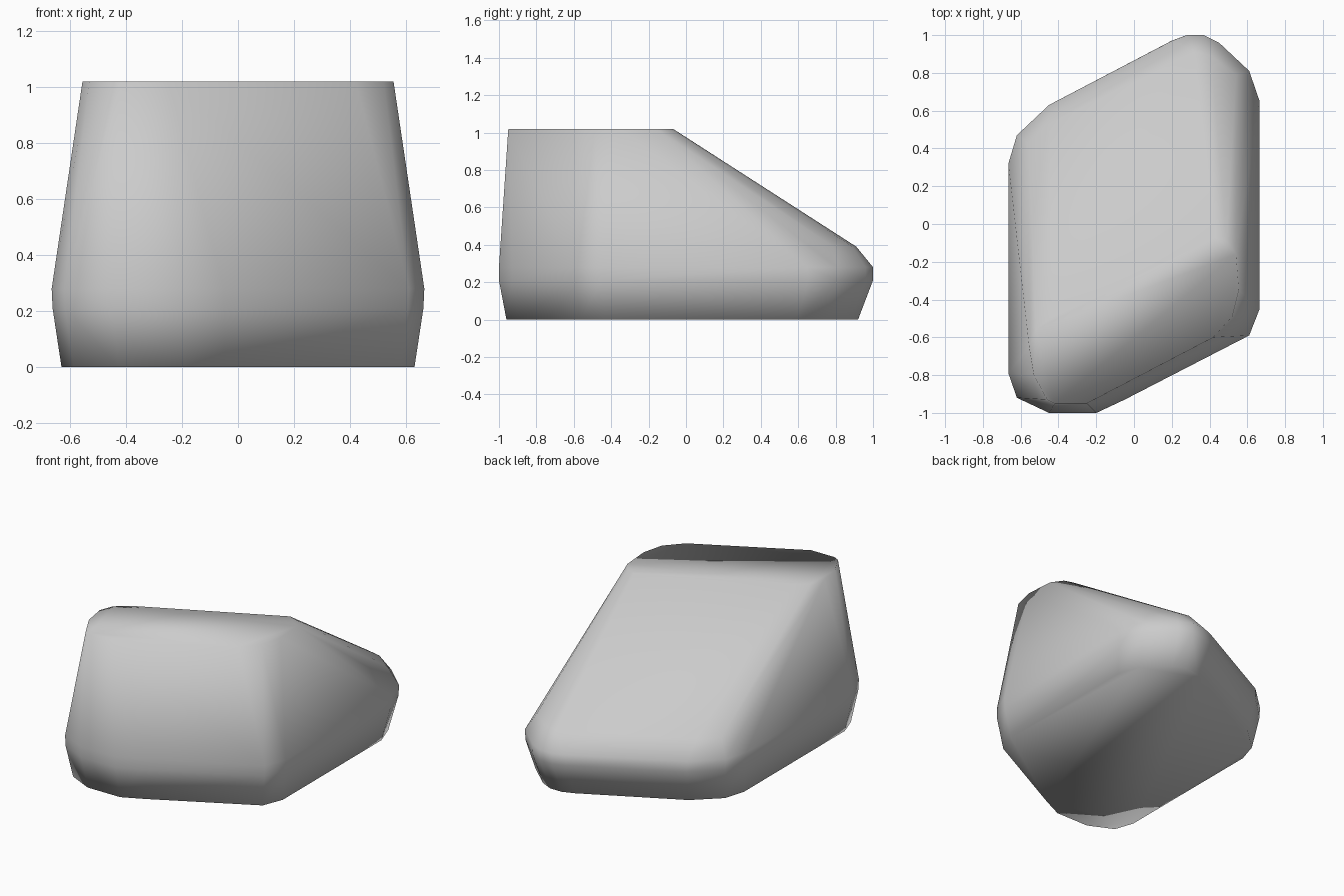
import bpy, bmesh, math
from mathutils import Vector

if "Cube" in bpy.data.objects:
    bpy.data.objects.remove(bpy.data.objects["Cube"])

# Widest outline of the boulder, seen from above
girth = [(0.28, 1), (0.37, 1), (0.45, 0.96), (0.61, 0.81), (0.665, 0.65),
         (0.665, -0.45), (0.61, -0.59), (-0.05, -0.93), (-0.2, -1),
         (-0.45, -1), (-0.62, -0.92), (-0.665, -0.79), (-0.665, 0.32),
         (-0.62, 0.47), (-0.45, 0.63), (0.2, 0.97)]

# Flat top, whose back edge is the upper end of the slope
crown = [(-0.43, -0.49), (-0.52, -0.56), (-0.555, -0.65), (-0.53, -0.8),
         (-0.46, -0.93), (-0.42, -0.95), (-0.25, -0.95), (0.42, -0.6),
         (0.52, -0.49), (0.555, -0.35), (0.54, -0.16), (0.49, -0.09),
         (0.43, -0.07), (0.31, -0.13)]

# Lower end of the slope
slope_foot = [(-0.56, 0.43), (-0.45, 0.53), (0.2, 0.85), (0.32, 0.91),
              (0.41, 0.89), (0.54, 0.79)]


def ring(points, z):
    return [(x, y, z) for x, y in points]


# Base tucks in under the girth, more at the back
base = [(x * 0.947, y * (0.92 if y > 0 else 0.96)) for x, y in girth]

bm = bmesh.new()
for co in (ring(base, 0) + ring([(x * 0.995, y) for x, y in girth], 0.21)
           + ring(girth, 0.28) + ring(slope_foot, 0.39) + ring(crown, 1.02)):
    bm.verts.new(co)

# Wrap all the rings in one convex skin
hull = bmesh.ops.convex_hull(bm, input=bm.verts[:])
loose = [v for v in bm.verts if not v.link_faces]
bmesh.ops.delete(bm, geom=loose, context='VERTS')
bmesh.ops.dissolve_limit(bm, angle_limit=math.radians(1.0),
                         verts=bm.verts[:], edges=bm.edges[:])
bmesh.ops.recalc_face_normals(bm, faces=bm.faces[:])
for f in bm.faces:
    f.smooth = True

mesh = bpy.data.meshes.new("boulder")
bm.to_mesh(mesh)
bm.free()
boulder = bpy.data.objects.new("boulder", mesh)
bpy.context.collection.objects.link(boulder)
